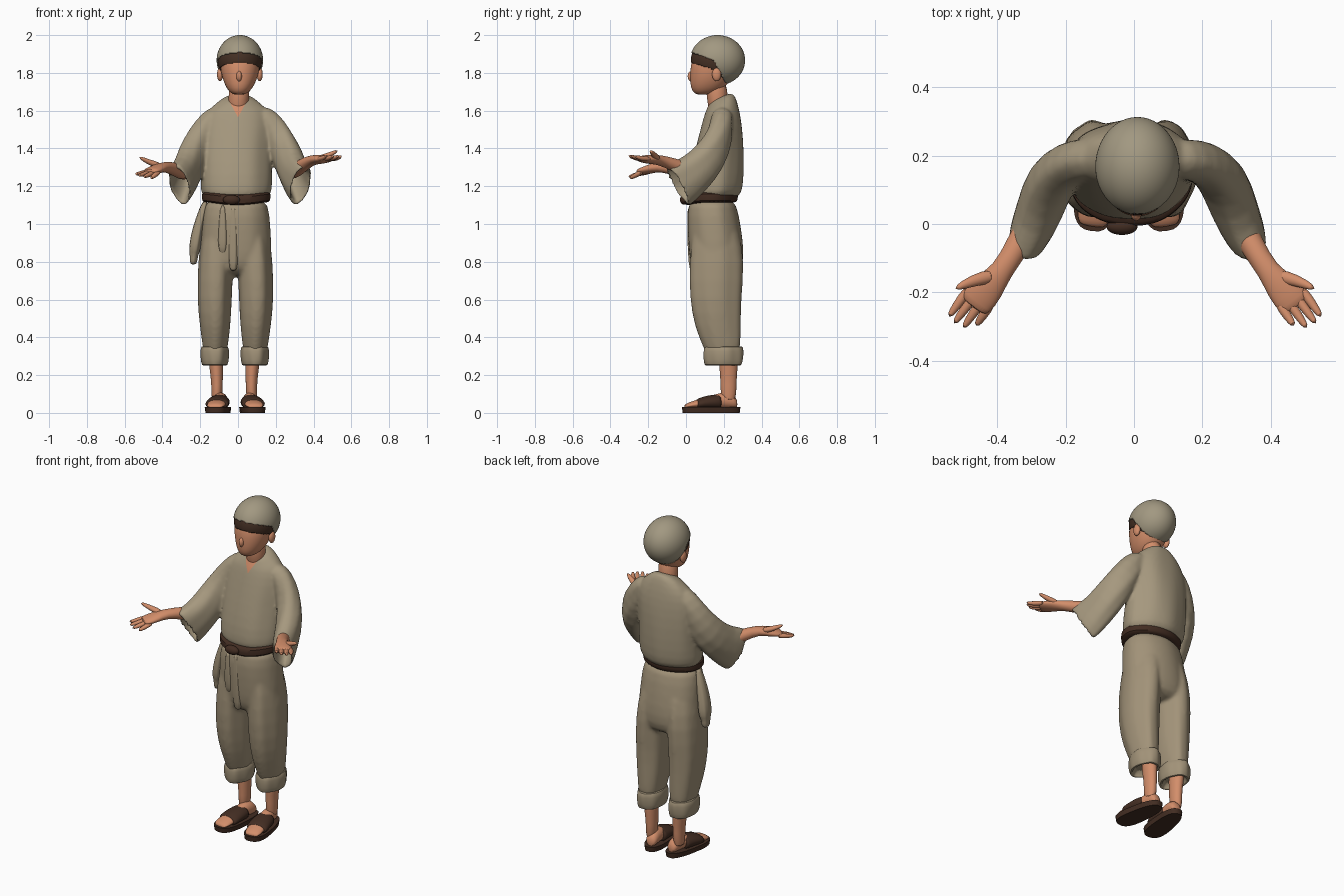
import bpy, bmesh, math
from mathutils import Vector, Matrix

cube = bpy.data.objects.get("Cube")
if cube:
    bpy.data.objects.remove(cube)


def material(name, *rgb):
    mat = bpy.data.materials.new(name)
    mat.use_nodes = True
    mat.diffuse_color = (*rgb, 1)
    shader = mat.node_tree.nodes["Principled BSDF"]
    shader.inputs["Base Color"].default_value = (*rgb, 1)
    shader.inputs["Roughness"].default_value = 0.9
    return mat


linen = material("linen", 0.38, 0.315, 0.21)
trouser_cloth = material("trouser cloth", 0.36, 0.29, 0.19)
cap_cloth = material("cap cloth", 0.36, 0.315, 0.22)
skin = material("skin", 0.65, 0.27, 0.145)
leather = material("dark leather", 0.055, 0.026, 0.016)
hair_brown = material("hair brown", 0.06, 0.03, 0.018)


# ---- helpers ----
def ring(center, u, v, fold=0.0, phase=0.0, power=1.0, count=32):
    """Closed cross-section spanned by two half axes, with optional cloth folds."""
    points = []
    for i in range(count):
        a = math.tau * i / count
        c, s = math.cos(a), math.sin(a)
        c = math.copysign(abs(c) ** power, c)
        s = math.copysign(abs(s) ** power, s)
        wave = 1 + fold * (math.sin(5 * a + phase) + 0.6 * math.sin(9 * a - phase))
        points.append(Vector(center) + (Vector(u) * c + Vector(v) * s) * wave)
    return points


def loft(bm, rings):
    loops = [[bm.verts.new(p) for p in r] for r in rings]
    count = len(loops[0])
    for low, high in zip(loops, loops[1:]):
        for i in range(count):
            j = (i + 1) % count
            bm.faces.new((low[i], low[j], high[j], high[i]))
    bm.faces.new(loops[0])
    bm.faces.new(loops[-1])


def column(bm, rows, fold=0.0, power=1.0):
    """Loft through horizontal rows of (z, x, y, half width, half depth)."""
    loft(bm, [ring((x, y, z), (w, 0, 0), (0, d, 0), fold, k * 0.5, power)
              for k, (z, x, y, w, d) in enumerate(rows)])


def tube_rings(path, sizes, fold=0.0, count=32):
    path = [Vector(p) for p in path]
    rings = []
    for k, (w, h) in enumerate(sizes):
        along = (path[min(k + 1, len(path) - 1)] - path[max(k - 1, 0)]).normalized()
        side = along.cross((0, 0, 1)).normalized()
        rings.append(ring(path[k], side * w, side.cross(along) * h, fold, k * 0.6, 1, count))
    return rings


def shrink(points, factor):
    mid = sum(points, Vector()) / len(points)
    return [mid + (p - mid) * factor for p in points]


def ball(bm, center, size):
    shape = Matrix.Translation(center) @ Matrix.Diagonal((*size, 1))
    bmesh.ops.create_uvsphere(bm, u_segments=48, v_segments=32, radius=1, matrix=shape)


def finish(name, bm, mat, subdivide=1, voxel=0.0, sharp=60):
    bmesh.ops.recalc_face_normals(bm, faces=bm.faces)
    mesh = bpy.data.meshes.new(name)
    bm.to_mesh(mesh)
    bm.free()
    mesh.materials.append(mat)
    mesh.polygons.foreach_set("use_smooth", [True] * len(mesh.polygons))
    mesh.set_sharp_from_angle(angle=math.radians(sharp))
    obj = bpy.data.objects.new(name, mesh)
    bpy.context.scene.collection.objects.link(obj)
    if subdivide:
        obj.modifiers.new("Rounding", 'SUBSURF').levels = subdivide
        obj.modifiers[-1].render_levels = subdivide
    if voxel:
        blend = obj.modifiers.new("Blend", 'REMESH')
        blend.mode, blend.voxel_size, blend.use_smooth_shade = 'VOXEL', voxel, True
        obj.modifiers.new("Soften", 'SMOOTH').iterations = 6
    return obj


# ---- shirt: torso and wide hollow sleeves blended together ----
bm = bmesh.new()
column(bm, [(1.13, -.01, .14, .165, .125), (1.165, -.01, .152, .19, .143),
            (1.25, -.01, .16, .19, .145), (1.4, -.01, .178, .185, .128),
            (1.52, 0, .19, .185, .108), (1.6, 0, .195, .165, .09),
            (1.645, 0, .19, .115, .076), (1.685, .005, .185, .058, .06)], fold=0.018)
for v in bm.verts:
    if v.co.z > 1.62:
        v.co.z += (v.co.y - 0.2) * 0.4
for s in (-1, 1):
    path = [(.1, .195, 1.6), (.15, .19, 1.55), (.2, .18, 1.46), (.255, .13, 1.35), (.285, .04, 1.26), (.325, -.055, 1.2)]
    rings = tube_rings([(.01 + s * x, y, z) for x, y, z in path],
                       [(.05, .045), (.06, .065), (.066, .085), (.075, .1), (.07, .108), (.06, .135)], 0.025)
    loft(bm, rings + [shrink(rings[-1], .72), shrink(rings[-2], .7), shrink(rings[-3], .4)])
shirt = finish("shirt", bm, linen, 1, 0.009)

# V-shaped opening, cut into the blended surface
evaluated = shirt.evaluated_get(bpy.context.evaluated_depsgraph_get())
blended = bpy.data.meshes.new_from_object(evaluated)
shirt.modifiers.clear()
blended.materials.clear()
for mat in (linen, skin):
    blended.materials.append(mat)
bm = bmesh.new()
bm.from_mesh(blended)
for s in (-1, 1):
    bmesh.ops.bisect_plane(bm, geom=bm.verts[:] + bm.edges[:] + bm.faces[:],
                           plane_co=(0, 0, 1.565), plane_no=(s, 0, -0.55))
for face in bm.faces:
    face.smooth = True
    c = face.calc_center_median()
    inside = c.y < 0.17 and abs(c.x) < (c.z - 1.565) * 0.55
    face.material_index = 1 if inside else 0
bm.to_mesh(blended)
bm.free()
shirt.data = blended

# ---- trousers and rolled cuffs ----
bm = bmesh.new()
column(bm, [(1.15, -.01, .135, .165, .12), (1.05, -.012, .14, .178, .138),
            (.9, -.013, .157, .19, .146), (.8, -.015, .163, .19, .143),
            (.72, -.015, .165, .15, .115)], fold=0.015, power=0.9)
for s in (-1, 1):
    column(bm, [(z, -.015 + s * x, y, w, d) for z, x, y, w, d in (
        (1.08, .075, .145, .07, .09), (.95, .09, .157, .09, .125), (.8, .105, .162, .093, .147),
        (.6, .111, .155, .093, .137), (.45, .107, .17, .08, .122),
        (.36, .106, .19, .067, .1), (.3, .106, .195, .06, .09))], fold=0.03)
finish("trousers", bm, trouser_cloth, 1, 0.011)

for s, side in ((-1, "right"), (1, "left")):
    mid = -.018 + s * .106
    bm = bmesh.new()
    column(bm, [(z, mid, .197, w, w + .03) for z, w in
                ((.35, .055), (.355, .07), (.33, .077), (.28, .075), (.25, .068), (.25, .055), (.29, .045))],
           fold=0.03)
    finish(side + "_cuff", bm, trouser_cloth)

    # ---- shins, feet and sandals ----
    bm = bmesh.new()
    column(bm, [(z, -.02 + s * x, .225, w, w + .012) for z, x, w in
                ((.05, .094, .03), (.15, .09, .029), (.24, .095, .036), (.32, .1, .042))])
    finish(side + "_shin", bm, skin)

    place = Matrix.Translation((-.015 + s * .09, 0, 0)) @ Matrix.Rotation(s * math.radians(8), 4, 'Z')
    place = Matrix.Translation((s * .016, 0, 0)) @ place

    def foot_part(name, rows, mat, base):
        part = bmesh.new()
        loft(part, [ring((0, y, base + h), (w, 0, 0), (0, 0, h)) for y, w, h in rows])
        part.transform(place)
        finish(name, part, mat)

    foot_part(side + "_foot", ((.275, .022, .02), (.255, .036, .038), (.2, .036, .045), (.13, .042, .032),
                               (.05, .05, .022), (.005, .046, .014), (-.008, .03, .008)), skin, .024)
    foot_part(side + "_sandal_strap", ((.185, .046, .034), (.18, .054, .041), (.12, .06, .038),
                                       (.06, .063, .029), (.055, .056, .024)), leather, .018)
    bm = bmesh.new()
    column(bm, [(z, 0, .135, w, w + .092) for z, w in ((0, .06), (.03, .064))], power=0.75)
    for v in bm.verts:
        v.co.x *= 1 - 0.9 * (v.co.y - 0.13)
    bm.transform(place)
    finish(side + "_sandal_sole", bm, leather, 0)

    # ---- forearm, palm and spread fingers ----
    lift = .03 if s > 0 else -.005
    drop = .065 if s < 0 else -.01

    def along(*points):
        return [(.003 + s * x, y, z) for x, y, z in points]

    bm = bmesh.new()
    wrist = 1.31 + lift
    knuckle = wrist - drop * 0.4
    loft(bm, tube_rings(along((.27, .07, 1.26), (.34, -.06, 1.295 + lift * .6), (.39, -.14, wrist),
                              (.43, -.185, wrist - drop * .2), (.465, -.23, knuckle), (.475, -.243, knuckle)),
                        [(.042, .042), (.037, .036), (.029, .026), (.05, .025), (.05, .019), (.038, .012)]))
    for k, (tip_x, tip_y) in enumerate(((.545, -.272), (.53, -.292), (.503, -.305), (.465, -.298))):
        base_x, base_y = .498 - .022 * k, -.205 - .014 * k
        tip_z = wrist + .012 - drop * (.8 + .12 * k)
        middle = ((base_x + tip_x) / 2, (base_y + tip_y) / 2, (knuckle + tip_z) / 2 - .006)
        loft(bm, tube_rings(along((base_x - .015, base_y + .02, knuckle), middle, (tip_x, tip_y, tip_z)),
                            [(.016, .014), (.014, .013), (.008, .008)], count=12))
    loft(bm, tube_rings(along((.41, -.15, wrist), (.475, -.165, wrist + .022), (.527, -.19, wrist + .05)),
                        [(.024, .02), (.018, .015), (.008, .008)], count=12))
    finish(side + "_arm", bm, skin)

# ---- belt with knot, sagging a little in front ----
bm = bmesh.new()
column(bm, [(1.112, -.01, .132, .168, .126), (1.118, -.01, .132, .182, .14),
            (1.165, -.01, .135, .184, .143), (1.172, -.01, .135, .17, .128)], fold=0.008)
for v in bm.verts:
    v.co.z -= 0.016 * max(0, (0.1 - v.co.y) / 0.1) * math.cos(v.co.x * 8)
finish("belt", bm, leather)
bm = bmesh.new()
ball(bm, (-.035, -.008, 1.128), (.045, .024, .026))
finish("belt_knot", bm, leather, 0)

# ---- hanging cloth at the hip and sash ends in front ----
bm = bmesh.new()
column(bm, [(1.13, -.17, .13, .015, .02), (1.03, -.2, .135, .025, .035), (.93, -.222, .14, .032, .045),
            (.86, -.23, .145, .03, .045), (.84, -.233, .145, .022, .03), (.8, -.236, .145, .02, .03),
            (.785, -.236, .145, .012, .02)], fold=0.04)
finish("hip_cloth", bm, trouser_cloth)
bm = bmesh.new()
for x, low in ((-.08, .84), (-.025, .75)):
    column(bm, [(1.11, x, .025, .016, .02), (.95, x, .024, .026, .018),
                (low + .03, x, .03, .026, .018), (low, x, .036, .012, .01)], fold=0.04)
finish("sash_ends", bm, trouser_cloth)

# ---- head, neck, ears and nose ----
bm = bmesh.new()
column(bm, [(1.56, 0, .175, .055, .05), (1.66, .003, .165, .053, .053), (1.76, .01, .16, .058, .062)])
finish("neck", bm, skin)
bm = bmesh.new()
column(bm, [(1.685, .006, .09, .022, .028), (1.692, .006, .1, .045, .058), (1.72, .008, .115, .07, .09),
            (1.765, .01, .13, .09, .108), (1.81, .01, .14, .102, .118), (1.87, .01, .15, .108, .122),
            (1.93, .01, .16, .08, .09)], power=0.95)
ball(bm, (.006, .029, 1.782), (.015, .02, .028))
for s in (-1, 1):
    ball(bm, (.01 + s * .105, .162, 1.792), (.016, .024, .036))
finish("head", bm, skin, 1)


# ---- hair fringe and soft cap, trimmed along a sloping hairline ----
def dome(name, size, edge, mat):
    bm = bmesh.new()
    ball(bm, (.01, .167, 1.867), size)
    bmesh.ops.subdivide_edges(bm, edges=bm.edges[:], cuts=1, use_grid_fill=True)
    below = [f for f in bm.faces if f.calc_center_median().z < edge(f.calc_center_median().y)]
    bmesh.ops.delete(bm, geom=below, context='FACES')
    obj = finish(name, bm, mat, 0)
    obj.modifiers.new("Thickness", 'SOLIDIFY').thickness = 0.008


dome("hair", (.118, .141, .126), lambda y: min(1.856 - .3 * (y - .02), 1.8 - 1.5 * (y - .15)), hair_brown)
dome("cap", (.123, .146, .133), lambda y: min(1.912 - .35 * (y - .02), 1.86 - 1.9 * (y - .15)), cap_cloth)
